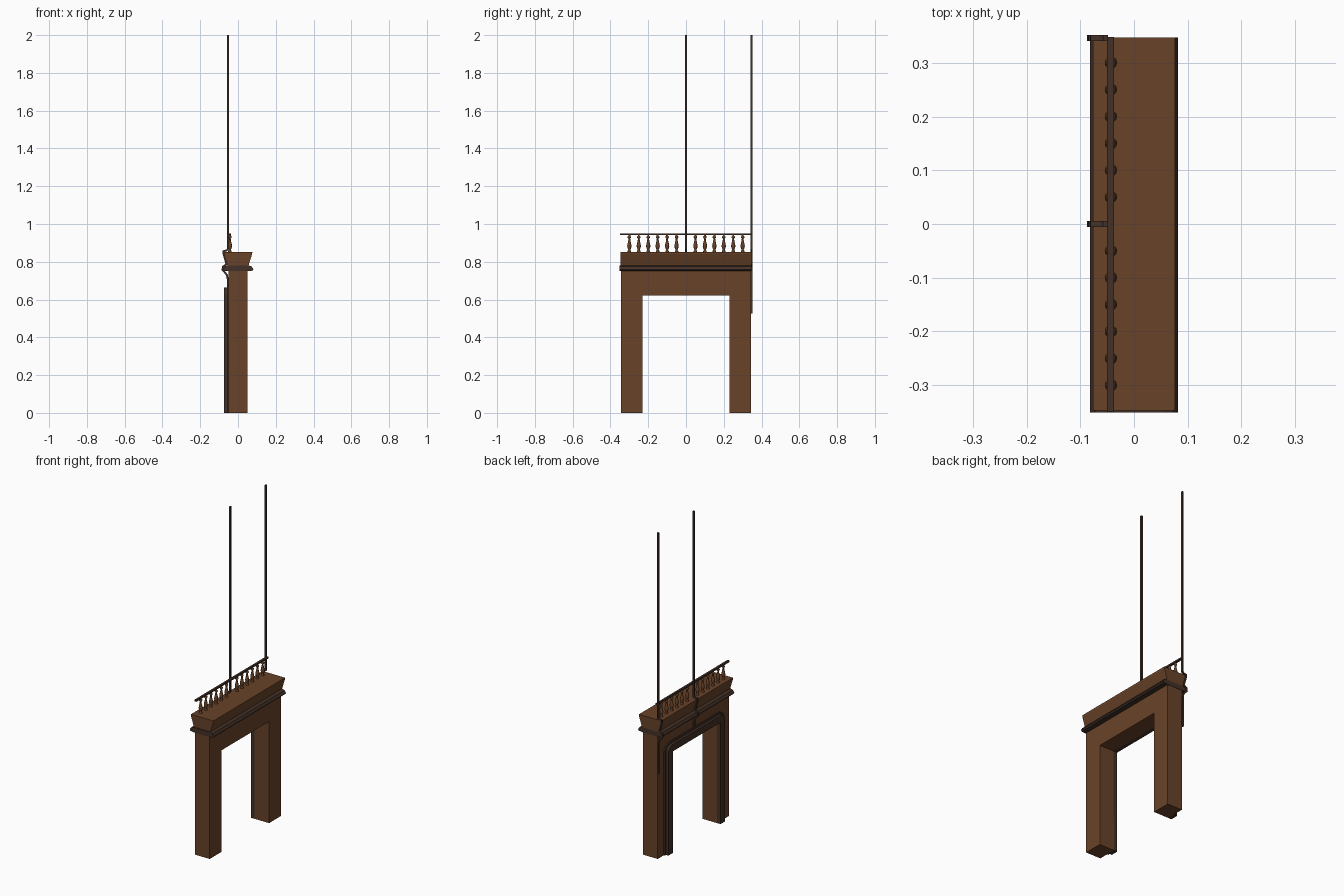
import bpy, bmesh, math
from mathutils import Vector

if "Cube" in bpy.data.objects:
    bpy.data.objects.remove(bpy.data.objects["Cube"])


def material(name, rgb):
    m = bpy.data.materials.new(name)
    m.diffuse_color = (*rgb, 1)
    m.use_nodes = True
    m.node_tree.nodes["Principled BSDF"].inputs["Base Color"].default_value = m.diffuse_color
    return m


WOOD = material("brown_wood", (0.14, 0.055, 0.022))
DARK = material("dark_wood", (0.055, 0.03, 0.02))


def make(name, bm, mat):
    bmesh.ops.recalc_face_normals(bm, faces=bm.faces)
    me = bpy.data.meshes.new(name)
    bm.to_mesh(me)
    bm.free()
    me.materials.append(mat)
    ob = bpy.data.objects.new(name, me)
    bpy.context.collection.objects.link(ob)
    return ob


def prism(name, pts, move, mat):
    """Extrude a closed 3D outline along a vector."""
    bm = bmesh.new()
    f = bm.faces.new([bm.verts.new(p) for p in pts])
    r = bmesh.ops.extrude_face_region(bm, geom=[f], use_keep_orig=True)
    vs = [v for v in r["geom"] if isinstance(v, bmesh.types.BMVert)]
    bmesh.ops.translate(bm, verts=vs, vec=move)
    return make(name, bm, mat)


def along_y(name, half, y0, y1, mat):
    """Profile given for +x, mirrored to -x and extruded in y."""
    pts = half + [(-x, z) for x, z in reversed(half)]
    return prism(name, [(x, y0, z) for x, z in pts], (0, y1 - y0, 0), mat)


def arch(name, inner, top_in, outer, top_out, x0, x1, mat, r=0.0):
    """Doorway shaped frame, optionally with rounded outer corners."""
    half = [(inner, 0), (outer, 0)]
    if r:
        for i in range(7):
            a = i / 6 * math.pi / 2
            half.append((outer - r + r * math.cos(a), top_out - r + r * math.sin(a)))
    else:
        half.append((outer, top_out))
    pts = half + [(-y, z) for y, z in reversed(half)]
    pts += [(-inner, top_in), (inner, top_in)]
    return prism(name, [(x0, y, z) for y, z in pts], (x1 - x0, 0, 0), mat)


def ribbon(name, path, y, t, w, mat):
    """Square bar following an xz path."""
    P = [Vector(p) for p in path]
    bm = bmesh.new()
    rings = []
    for i, p in enumerate(P):
        a = (p - P[i - 1]).normalized() if i else (P[1] - p).normalized()
        b = (P[i + 1] - p).normalized() if i < len(P) - 1 else a
        d = (a + b).normalized()
        n = Vector((d.y, -d.x)) * (t / 2) / max(0.6, d.dot(a))
        rings.append([bm.verts.new((p.x + s * n.x, y + q * w / 2, p.y + s * n.y))
                      for s, q in ((1, 1), (1, -1), (-1, -1), (-1, 1))])
    for A, B in zip(rings, rings[1:]):
        for k in range(4):
            bm.faces.new((A[k], A[(k + 1) % 4], B[(k + 1) % 4], B[k]))
    bm.faces.new(rings[0])
    bm.faces.new(rings[-1])
    return make(name, bm, mat)


def lathe(name, profile, x, y, mat, n=12):
    bm = bmesh.new()
    rings = [[bm.verts.new((x + r * math.cos(2 * math.pi * k / n),
                            y + r * math.sin(2 * math.pi * k / n), z))
              for k in range(n)] for r, z in profile]
    for A, B in zip(rings, rings[1:]):
        for k in range(n):
            bm.faces.new((A[k], A[(k + 1) % n], B[(k + 1) % n], B[k]))
    bm.faces.new(rings[0])
    bm.faces.new(rings[-1])
    for f in bm.faces:
        f.smooth = len(f.verts) == 4
    return make(name, bm, mat)


# Wall with doorway
arch("doorway_wall", 0.23, 0.622, 0.345, 0.77, -0.05, 0.05, WOOD)

# Stepped architrave on the back face
arch("architrave_outer", 0.23, 0.622, 0.287, 0.677, -0.058, -0.049, DARK, 0.05)
arch("architrave_inner", 0.23, 0.622, 0.275, 0.665, -0.073, -0.057, DARK, 0.04)

# Cornice: dark ledge and flared crown
along_y("cornice_ledge", [(0.05, 0.75), (0.077, 0.753), (0.082, 0.76),
                          (0.073, 0.775), (0.055, 0.781)], -0.351, 0.347, DARK)
along_y("cornice_crown", [(0.055, 0.778), (0.075, 0.842), (0.076, 0.853)],
        -0.347, 0.347, WOOD)

# Balustrade
spindle = [(0.009, 0.852), (0.009, 0.858), (0.005, 0.862), (0.009, 0.872),
           (0.0115, 0.882), (0.010, 0.893), (0.006, 0.911), (0.0045, 0.922),
           (0.009, 0.928), (0.009, 0.934), (0.005, 0.937), (0.005, 0.945)]
for i in range(-6, 7):
    if i:
        lathe("baluster", spindle, -0.043, i * 0.05, WOOD)
prism("handrail", [(-0.05, -0.35, 0.941), (-0.037, -0.35, 0.941),
                   (-0.037, -0.35, 0.951), (-0.05, -0.35, 0.951)],
      (0, 0.698, 0), DARK)

# Tall posts whose feet hug the cornice and run down the wall
post = [(-0.053, 2.0), (-0.053, 0.868), (-0.06, 0.86), (-0.076, 0.856),
        (-0.077, 0.845), (-0.061, 0.787), (-0.080, 0.774), (-0.082, 0.756),
        (-0.070, 0.744), (-0.058, 0.728), (-0.054, 0.705)]
ribbon("middle_post", post + [(-0.054, 0.67)], 0.0, 0.01, 0.011, DARK)
ribbon("end_post", post + [(-0.054, 0.525)], 0.346, 0.01, 0.011, DARK)
